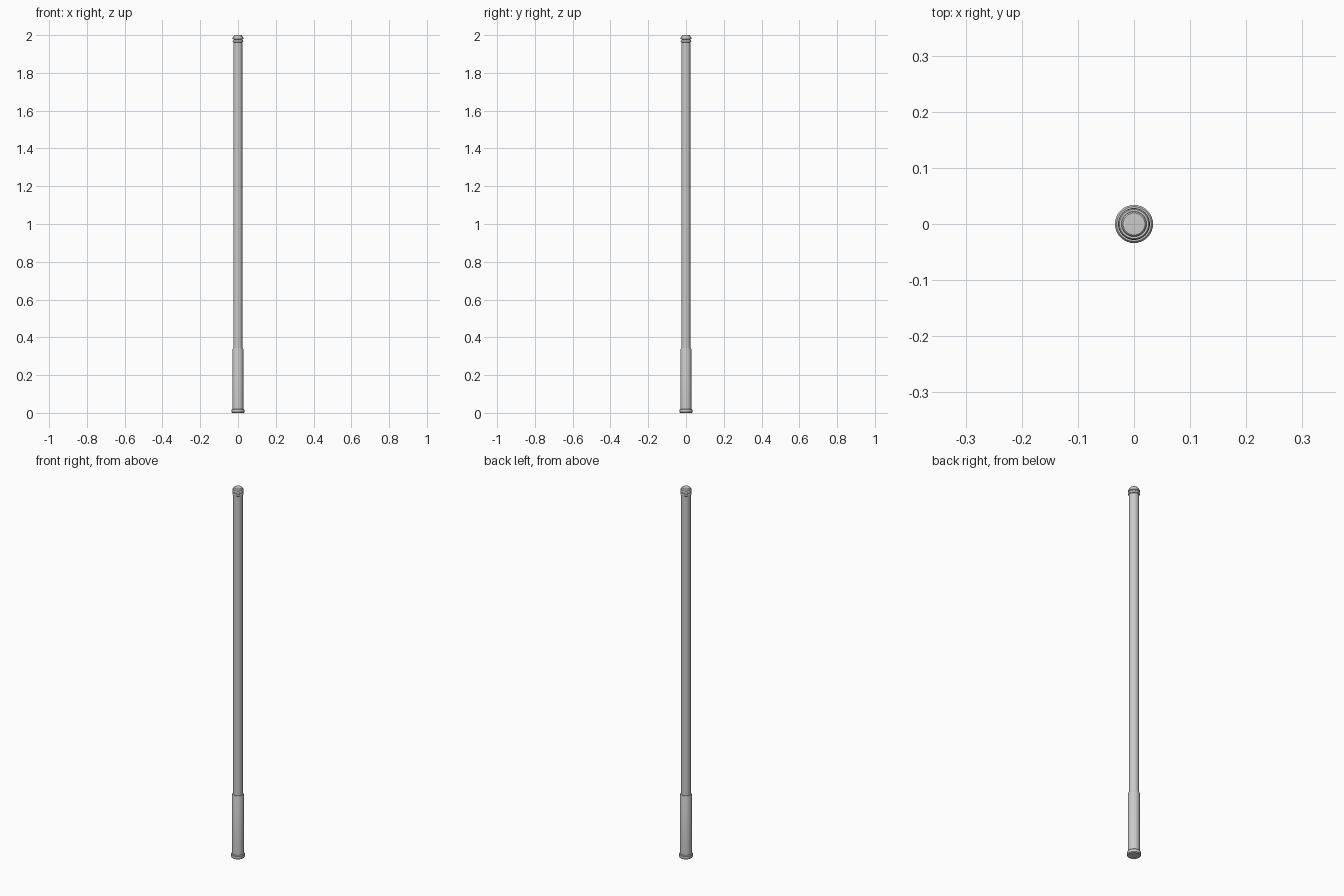
import bpy, bmesh, math

if "Cube" in bpy.data.objects:
    bpy.data.objects.remove(bpy.data.objects["Cube"])

SIDES = 32


def lathe(name, profile):
    """Spin a (radius, height) profile around z and close both ends."""
    bm = bmesh.new()
    rings = []
    for r, z in profile:
        rings.append([bm.verts.new((r * math.cos(2 * math.pi * i / SIDES),
                                    r * math.sin(2 * math.pi * i / SIDES), z))
                      for i in range(SIDES)])
    for a, b in zip(rings, rings[1:]):
        for i in range(SIDES):
            j = (i + 1) % SIDES
            bm.faces.new((a[i], a[j], b[j], b[i]))
    bm.faces.new(rings[0][::-1])
    bm.faces.new(rings[-1])
    mesh = bpy.data.meshes.new(name)
    bm.to_mesh(mesh)
    bm.free()
    obj = bpy.data.objects.new(name, mesh)
    bpy.context.collection.objects.link(obj)
    bpy.ops.object.select_all(action='DESELECT')
    obj.select_set(True)
    bpy.context.view_layer.objects.active = obj
    bpy.ops.object.shade_smooth_by_angle(angle=math.radians(30))
    return obj


# Foot cap with chamfered rims
lathe("end_cap", [(0.026, 0), (0.031, 0.0), (0.034, 0.004),
                  (0.034, 0.017), (0.031, 0.021), (0.028, 0.021)])

# Thicker handle sleeve
lathe("grip", [(0.0285, 0.018), (0.0285, 0.337), (0.027, 0.341), (0.023, 0.341)])

# Long slim shaft
lathe("shaft", [(0.0235, 0.335), (0.0235, 1.97)])

# Top collar: two rims around a shallow groove
lathe("collar", [(0.024, 1.962), (0.027, 1.964), (0.028, 1.967), (0.027, 1.971),
                 (0.025, 1.973), (0.025, 1.978), (0.028, 1.980),
                 (0.028, 1.987), (0.026, 1.990), (0.022, 1.990)])

# Rounded tip
lathe("tip", [(0.0225, 1.989), (0.0225, 1.994), (0.0215, 1.998), (0.0195, 2.0)])
